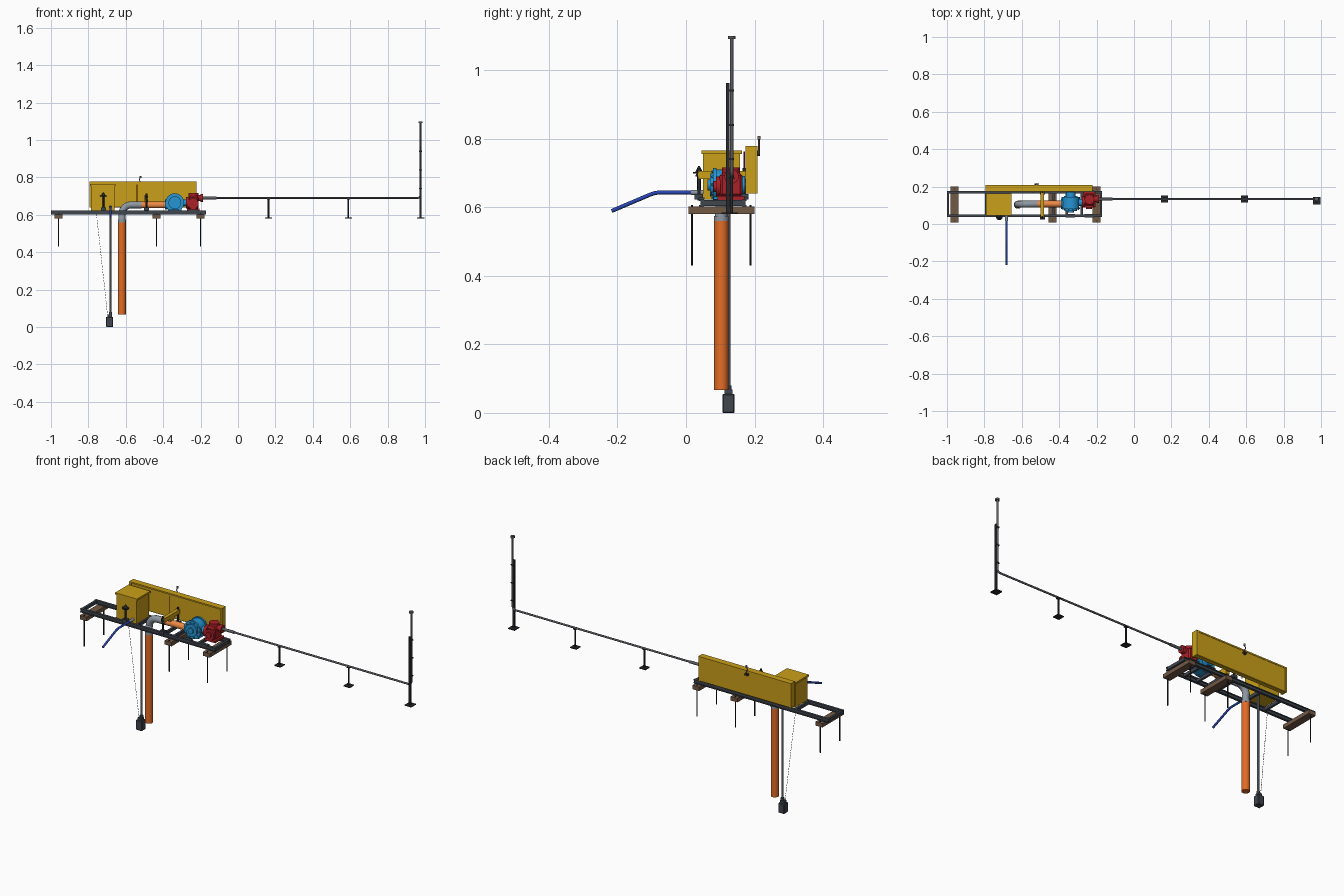
import bpy, math
from mathutils import Vector

if "Cube" in bpy.data.objects:
    bpy.data.objects.remove(bpy.data.objects["Cube"])


def mat(name, r, g, b):
    m = bpy.data.materials.new(name)
    m.diffuse_color = (r, g, b, 1)
    m.use_nodes = True
    m.node_tree.nodes["Principled BSDF"].inputs["Base Color"].default_value = m.diffuse_color
    return m


STEEL = mat("dark_steel", .05, .06, .075)
BLACK = mat("black", .02, .022, .027)
GREY = mat("pipe_grey", .10, .105, .12)
LIGHT = mat("light_grey", .27, .31, .36)
ORANGE = mat("orange", .76, .15, .02)
PEACH = mat("light_orange", .85, .25, .06)
YELLOW = mat("yellow", .60, .35, .01)
WOOD = mat("timber", .17, .10, .06)
BLUE = mat("pump_blue", .02, .30, .65)
RED = mat("red", .40, .015, .02)
HOSE = mat("hose_blue", .02, .06, .45)
ROPE = mat("rope", .2, .17, .12)


def box(name, x, y, z, m, bevel=0):
    """Box from (min, max) pairs."""
    bpy.ops.mesh.primitive_cube_add(size=1, location=[(a + b) / 2 for a, b in (x, y, z)])
    o = bpy.context.object
    o.scale = [b - a for a, b in (x, y, z)]
    bpy.ops.object.transform_apply(location=False, scale=True)
    o.name = name
    o.data.materials.append(m)
    if bevel:
        b = o.modifiers.new("bevel", "BEVEL")
        b.width, b.segments = bevel, 1
    return o


def cyl(name, a, b, r, m, r2=None, n=24):
    """Cylinder or cone from point a to point b."""
    a, b = Vector(a), Vector(b)
    d = b - a
    bpy.ops.mesh.primitive_cone_add(vertices=n, radius1=r, radius2=r if r2 is None else r2,
                                    depth=d.length, location=(a + b) / 2)
    o = bpy.context.object
    o.rotation_euler = d.to_track_quat('Z', 'Y').to_euler()
    o.name = name
    o.data.materials.append(m)
    bpy.ops.object.shade_smooth_by_angle()
    return o


def tube(name, pts, r, m):
    c = bpy.data.curves.new(name, 'CURVE')
    c.dimensions = '3D'
    c.bevel_depth, c.bevel_resolution, c.use_fill_caps = r, 4, True
    s = c.splines.new('POLY')
    s.points.add(len(pts) - 1)
    for p, q in zip(s.points, pts):
        p.co = (*q, 1)
    o = bpy.data.objects.new(name, c)
    bpy.context.collection.objects.link(o)
    c.materials.append(m)
    return o


def bend(cx, cz, r, a0, a1, y, n=10):
    """Arc points in the xz plane."""
    out = []
    for i in range(n + 1):
        a = math.radians(a0 + (a1 - a0) * i / n)
        out.append((cx + r * math.cos(a), y, cz + r * math.sin(a)))
    return out


# Skid frame: two I-section rails with cross members
for i, y in enumerate((.045, .17)):
    for k, (z0, z1, w) in enumerate(((.602, .607, .007), (.607, .618, .003), (.618, .623, .007))):
        box(f"skid_rail_{i}_{k}", (-1, -.17), (y - w, y + w), (z0, z1), STEEL)
for i, x in enumerate((-.994, -.79, -.66, -.49, -.43, -.36, -.28, -.177)):
    box(f"cross_member_{i}", (x - .006, x + .006), (.046, .169), (.604, .621), STEEL)

# Timber sleepers with ground stakes
for i, x in enumerate((-.96, -.436, -.2)):
    box(f"timber_{i}", (x - .021, x + .021), (.007, .2), (.58, .602), WOOD)
    for j, y in enumerate((.017, .188)):
        cyl(f"stake_{i}_{j}", (x, y, .43), (x, y, .606), .003, BLACK, n=10)

# Control cabinet
box("cabinet", (-.785, -.66), (.05, .158), (.623, .755), YELLOW)
box("cabinet_lid", (-.79, -.655), (.045, .163), (.755, .765), YELLOW)

# Long belt guard behind the skid, with latch handle
box("guard_panel", (-.79, -.225), (.18, .207), (.64, .772), YELLOW, .002)
box("guard_top_lip", (-.793, -.222), (.174, .209), (.77, .778), YELLOW)
for i, x in enumerate((-.79, -.229)):
    box(f"guard_end_lip_{i}", (x - .003, x + .007), (.174, .209), (.64, .771), YELLOW)
cyl("latch_pivot", (-.525, .2, .758), (-.525, .216, .758), .008, BLACK)
tube("latch_lever", [(-.51, .213, .752), (-.528, .213, .785), (-.522, .213, .805)], .0025, WOOD)
cyl("latch_knob", (-.522, .213, .797), (-.522, .213, .808), .005, ROPE)
cyl("dip_rod", (-.54, .17, .64), (-.54, .17, .762), .0025, RED, n=10)

# Riser, grey elbow and horizontal delivery pipe
cyl("orange_riser", (-.621, .103, .067), (-.621, .103, .567), .021, ORANGE, n=32)
el = [(-.621, .103, .56), (-.621, .103, .60)] + bend(-.571, .603, .05, 180, 90, .106) + [(-.515, .107, .653)]
tube("grey_elbow", el, .0185, LIGHT)
cyl("elbow_collar", (-.621, .103, .56), (-.621, .103, .575), .0215, LIGHT)
cyl("orange_delivery_pipe", (-.522, .107, .653), (-.385, .107, .653), .0175, PEACH)
cyl("delivery_flange", (-.39, .107, .655), (-.378, .107, .655), .026, BLUE)

# Pipe clamp: yellow beam between threaded posts
box("clamp_beam", (-.5, -.48), (.035, .175), (.682, .705), YELLOW)
box("clamp_saddle", (-.5, -.48), (.09, .124), (.668, .683), YELLOW)
for j, y in enumerate((.038, .17)):
    box(f"clamp_foot_{j}", (-.503, -.477), (y - .013, y + .012), (.622, .638), STEEL)
    cyl(f"clamp_post_{j}", (-.49, y, .62), (-.49, y, .715), .005, BLACK, n=12)
    cyl(f"clamp_nut_{j}", (-.49, y, .69), (-.49, y, .704), .011, BLACK, .005, 6)

# Blue volute pump on its pedestal
P = (-.338, .665)
for n, y0, y1, r in (("pump_volute", .085, .145, .045), ("pump_rim_front", .079, .089, .05),
                     ("pump_rim_back", .135, .145, .05), ("pump_cover", .07, .08, .034),
                     ("pump_hub", .062, .071, .016), ("pump_bearing", .144, .172, .026)):
    cyl(n, (P[0], y0, P[1]), (P[0], y1, P[1]), r, BLUE, n=32)
box("pump_foot", (-.375, -.302), (.08, .15), (.622, .634), BLUE)
for k in range(10):
    a = k * math.tau / 10
    x, z = P[0] + .041 * math.cos(a), P[1] + .041 * math.sin(a)
    cyl(f"pump_bolt_{k}", (x, .074, z), (x, .08, z), .0035, BLUE, n=6)
cyl("drive_shaft", (P[0], .17, P[1]), (P[0], .185, P[1]), .008, STEEL)
cyl("pump_coupling", (-.3, .115, .665), (-.268, .115, .665), .018, BLUE)

# Red check valve body leading to the discharge line
box("valve_body", (-.265, -.212), (.098, .165), (.63, .7), RED, .008)
box("valve_foot", (-.272, -.205), (.092, .17), (.621, .633), RED)
cyl("valve_front_boss", (-.24, .088, .66), (-.24, .1, .66), .029, RED)
cyl("valve_front_cap", (-.24, .08, .66), (-.24, .09, .66), .016, RED)
cyl("valve_inlet_flange", (-.278, .118, .665), (-.263, .118, .665), .03, RED)
cyl("valve_bonnet", (-.238, .131, .695), (-.238, .131, .716), .026, RED)
cyl("valve_outlet", (-.22, .133, .69), (-.195, .133, .69), .016, RED)
cyl("valve_outlet_flange", (-.2, .133, .69), (-.186, .133, .69), .021, RED)
cyl("outlet_sleeve", (-.188, .133, .69), (-.115, .133, .69), .0075, GREY)

# Mounting blocks on the rails
for i, x in enumerate((-.34, -.24)):
    for j, y in enumerate((.045, .17)):
        box(f"mount_block_{i}_{j}", (x - .025, x + .025), (y - .009, y + .009), (.622, .628), STEEL)

# Discharge line turning up into a vent stack
line = [(-.19, .133, .69)] + bend(.958, .708, .018, -90, 0, .133) + [(.976, .133, 1.095)]
tube("discharge_line", line, .0052, GREY)
cyl("vent_cap", (.976, .133, 1.09), (.976, .133, 1.1), .011, GREY)

# Line supports and stack post
for i, x in enumerate((.163, .59)):
    box(f"support_plate_{i}", (x - .019, x + .019), (.114, .152), (.58, .585), BLACK)
    cyl(f"support_post_{i}", (x, .133, .584), (x, .133, .685), .0045, BLACK, n=12)
    box(f"support_saddle_{i}", (x - .008, x + .008), (.125, .141), (.682, .687), BLACK)
box("stack_plate", (.956, .996), (.103, .145), (.58, .585), BLACK)
box("stack_post", (.97, .981), (.116, .127), (.584, .962), BLACK)
for i, z in enumerate((.74, .84, .94)):
    box(f"stack_clip_{i}", (.968, .983), (.122, .14), (z - .003, z + .003), BLACK)

# Suction drop pipe, foot strainer and retrieval rope
cyl("suction_pipe", (-.682, .124, .06), (-.682, .124, .65), .0055, GREY)
box("foot_strainer", (-.705, -.668), (.106, .142), (0, .055), STEEL, .003)
box("strainer_top", (-.698, -.675), (.113, .135), (.054, .068), STEEL)
cyl("strainer_neck", (-.682, .124, .067), (-.682, .124, .08), .009, STEEL)
a, b = Vector((-.697, .124, .06)), Vector((-.757, .11, .61))
N = 36
for k in range(N):
    cyl(f"rope_link_{k}", a.lerp(b, k / N), a.lerp(b, (k + .6) / N), .0013, ROPE, n=6)

# Gate valve on the skid side and blue drain hose
box("gate_valve_base", (-.733, -.707), (.027, .053), (.622, .64), STEEL)
cyl("gate_valve_stem", (-.72, .038, .635), (-.72, .038, .71), .0055, BLACK, n=12)
cyl("gate_valve_wheel", (-.72, .038, .698), (-.72, .038, .703), .018, BLACK)
cyl("gate_valve_tip", (-.72, .038, .703), (-.72, .038, .72), .011, BLACK, .002, 12)
cyl("hose_fitting", (-.682, .055, .643), (-.682, .015, .643), .0075, LIGHT)
tube("drain_hose", [(-.682, .05, .643), (-.682, -.08, .643), (-.682, -.092, .641),
                    (-.682, -.104, .637), (-.682, -.217, .589)], .0058, HOSE)
